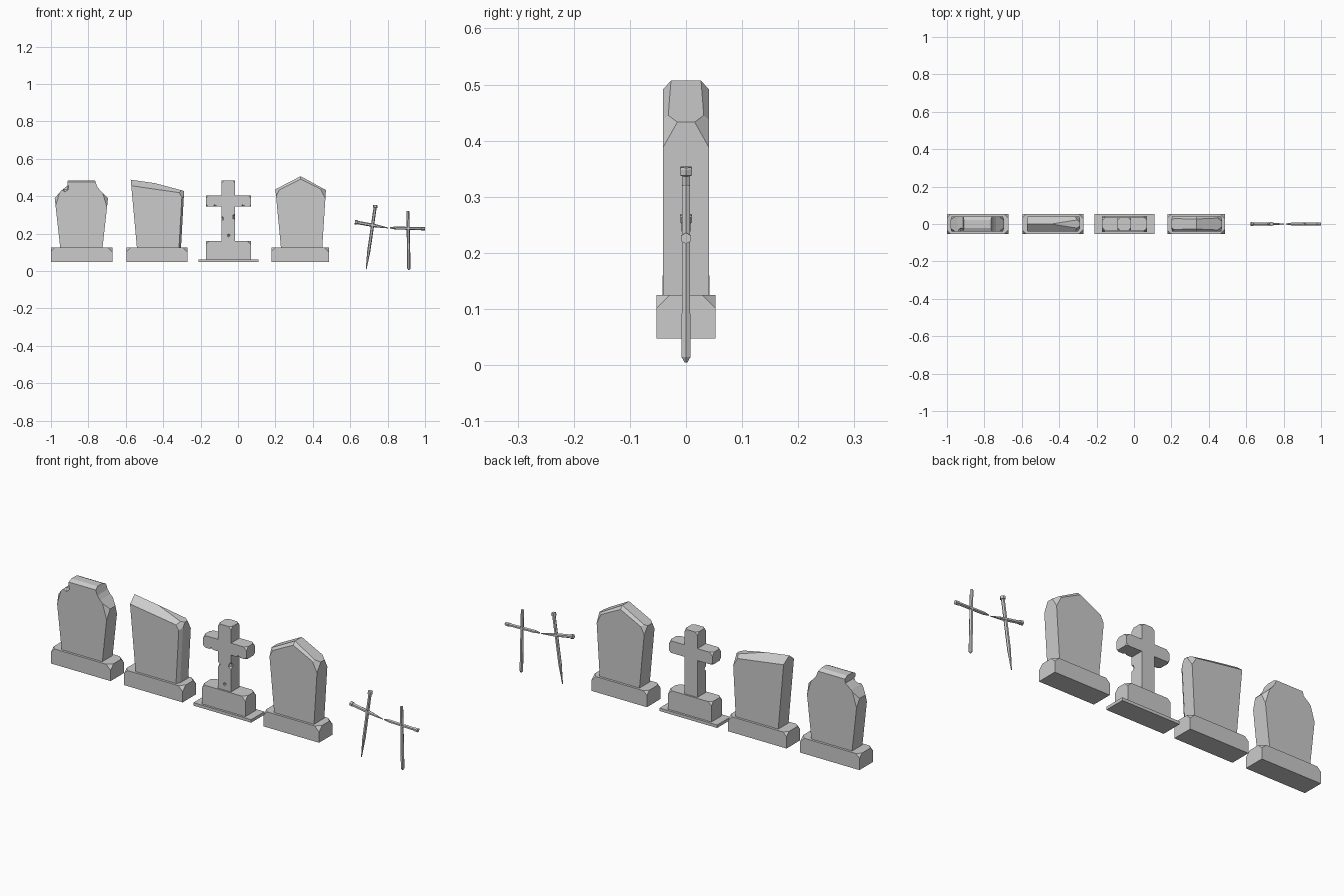
import bpy, bmesh
from mathutils import Vector
from math import cos, sin, tau

if "Cube" in bpy.data.objects:
    bpy.data.objects.remove(bpy.data.objects["Cube"])


def finish(name, bm):
    bmesh.ops.recalc_face_normals(bm, faces=bm.faces)
    me = bpy.data.meshes.new(name)
    bm.to_mesh(me)
    bm.free()
    ob = bpy.data.objects.new(name, me)
    bpy.context.collection.objects.link(ob)
    return ob


def chip(bm, corner, normal, depth):
    """Slice off everything beyond a plane set `depth` inside a corner."""
    n = Vector(normal).normalized()
    geom = bm.verts[:] + bm.edges[:] + bm.faces[:]
    cut = bmesh.ops.bisect_plane(bm, geom=geom, plane_co=Vector(corner) - n * depth,
                                 plane_no=n, clear_outer=True)["geom_cut"]
    edges = [e for e in cut if isinstance(e, bmesh.types.BMEdge) and e.is_boundary]
    if edges:
        bmesh.ops.edgeloop_fill(bm, edges=edges)
    bmesh.ops.recalc_face_normals(bm, faces=bm.faces)


def slab(name, profile, d, chips=()):
    """Extrude an x-z profile to depth +-d, then chip it."""
    bm = bmesh.new()
    f = bm.faces.new([bm.verts.new((x, -d, z)) for x, z in profile])
    ext = bmesh.ops.extrude_face_region(bm, geom=[f])["geom"]
    bmesh.ops.translate(bm, vec=(0, 2 * d, 0),
                        verts=[v for v in ext if isinstance(v, bmesh.types.BMVert)])
    bmesh.ops.recalc_face_normals(bm, faces=bm.faces)
    for corner, normal, depth in chips:
        chip(bm, corner, normal, depth)
    return finish(name, bm)


def rect(x0, x1, z0, z1):
    return [(x0, z0), (x1, z0), (x1, z1), (x0, z1)]


def both(x, d, z, nx, ny, nz, depth):
    """The same chip on front and back."""
    return [((x, s * d, z), (nx, s * ny, nz), depth) for s in (-1, 1)]


def plinth(name, x0, x1, z0=0.047, z1=0.125, d=0.053, k=0.014):
    chips = both(x1, d, z1, 1, 1, 1, k) + both(x0, d, z1, -1, 1, 1, k * 0.8)
    return slab(name, rect(x0, x1, z0, z1), d, chips)


def nick(ob, loc, size):
    """Small wedge knocked out of an edge."""
    bm = bmesh.new()
    bmesh.ops.create_icosphere(bm, subdivisions=1, radius=size)
    bmesh.ops.translate(bm, verts=bm.verts, vec=loc)
    cutter = finish("nick_cutter", bm)
    cutter.hide_render = True
    cutter.hide_viewport = True
    m = ob.modifiers.new("nick", "BOOLEAN")
    m.operation, m.object, m.solver = "DIFFERENCE", cutter, "EXACT"


def stick(name, p0, p1, rings, sides=6):
    """Loft along p0-p1 through (fraction, radius) rings."""
    a, b = Vector((p0[0], 0, p0[1])), Vector((p1[0], 0, p1[1]))
    v = Vector((0, 1, 0))
    u = (b - a).normalized().cross(v)
    bm = bmesh.new()
    loops = [[bm.verts.new(a.lerp(b, t) + r * (u * cos(i * tau / sides) + v * sin(i * tau / sides)))
              for i in range(sides)] for t, r in rings]
    for l0, l1 in zip(loops, loops[1:]):
        for i in range(sides):
            j = (i + 1) % sides
            bm.faces.new((l0[i], l0[j], l1[j], l1[i]))
    bm.faces.new(loops[0])
    bm.faces.new(loops[-1])
    return finish(name, bm)


D = 0.041

# Stone with stepped shoulders
plinth("stepped_stone_base", -1.0, -0.67)
ob = slab("stepped_stone",
          [(-.95, .12), (-.725, .12), (-.695, .39), (-.737, .43), (-.752, .45), (-.765, .485),
           (-.91, .485), (-.913, .455), (-.945, .43), (-.98, .39)], D,
          both(-.695, D, .39, 1, 1, .3, .014) + both(-.98, D, .39, -1, 1, .3, .012)
          + both(-.83, D, .485, 0, 1, 2, .009))
nick(ob, (-.925, -D, .445), .022)

# Stone with slanted top
plinth("slanted_stone_base", -0.595, -0.27)
slab("slanted_stone",
     [(-.54, .12), (-.305, .12), (-.288, .428), (-.575, .505)], D,
     both(-.288, D, .428, .26, 1.4, 1.8, .01)
     + both(-.288, D, .428, 1, 1, .6, .021)
     + [((-.288, -D, .428), (1, -.6, -.056), .009)])

# Cross on a stepped plinth
slab("cross_slab", rect(-.21, .11, .047, .062), .053)
plinth("cross_block", -.17, .07, .062, .16, .042, .012)
shaft = slab("cross_shaft", rect(-.087, -.015, .155, .485), .034,
             both(-.015, .034, .485, 1, 1, 1, .008) + both(-.087, .034, .485, -1, 1, 1, .008))
nick(shaft, (-.013, -.034, .29), .018)
nick(shaft, (-.087, -.034, .28), .012)
nick(shaft, (-.05, -.034, .19), .008)
for side, xi, xo, s in (("left", -.087, -.17, -1), ("right", -.015, .07, 1)):
    arm = slab("cross_arm_" + side, rect(min(xi, xo), max(xi, xo), .345, .405), .034,
               both(xo, .034, .405, s, 1, 1, .009) + both(xo, .034, .345, s, 1, -1, .006))
    nick(arm, (xo - s * .045, -.034, .345), .01)

# Stone with gabled top
plinth("gabled_stone_base", 0.18, 0.487)
slab("gabled_stone",
     [(.23, .12), (.45, .12), (.47, .433), (.335, .507), (.2, .437)], D,
     both(.335, D, .507, .5, 1.1, 1, .01) + both(.335, D, .507, -.5, 1.1, 1, .01)
     + both(.47, D, .433, 1, 1, .5, .017) + both(.2, D, .437, -1, 1, .5, .015))

# Crossed wooden stakes
spike = [(0, .011), (.01, .0125), (.04, .0125), (.045, .0085), (.72, .0085), (1, .002)]
pole = [(0, .007), (.01, .008), (.97, .009), (1, .003)]
stick("tall_stake_upright", (.735, .353), (.685, .008), spike)
stick("tall_stake_crossbar", (.625, .262), (.803, .23),
      [(0, .012), (.07, .012), (.08, .009), (.6, .009), (1, .002)])
stick("short_stake_upright", (.908, .321), (.914, .005), pole)
stick("short_stake_crossbar", (1.0, .226), (.812, .231),
      [(0, .01), (.1, .01), (.11, .008), (.85, .008), (1, .003)])
